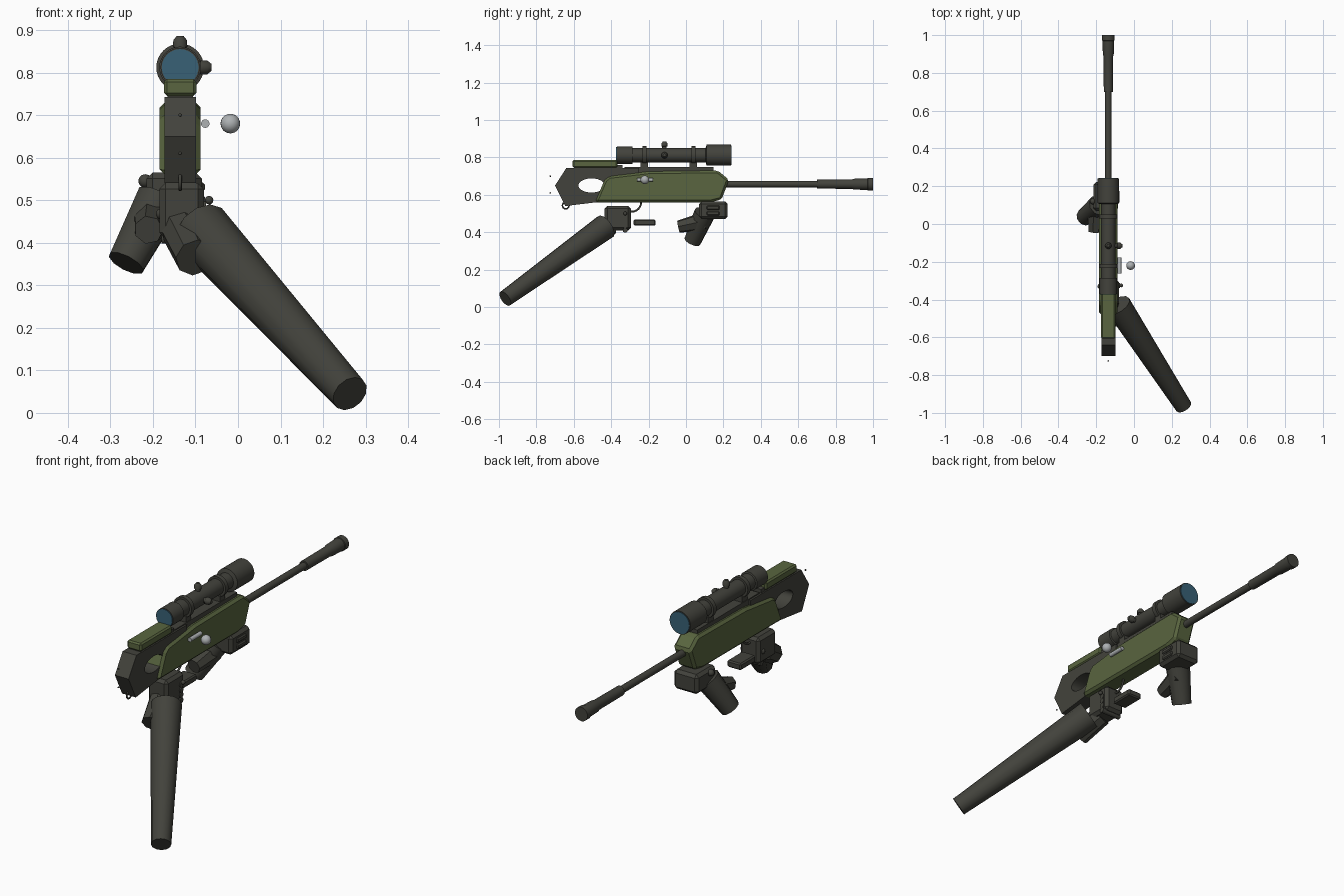
import bpy, bmesh, math
from mathutils import Vector

cube = bpy.data.objects.get("Cube")
if cube:
    bpy.data.objects.remove(cube, do_unlink=True)

CX = -0.136  # centre line of the rifle


def material(name, colour):
    m = bpy.data.materials.new(name)
    m.use_nodes = True
    m.diffuse_color = (*colour, 1)
    m.node_tree.nodes["Principled BSDF"].inputs["Base Color"].default_value = (*colour, 1)
    return m


DARK = material("dark gunmetal", (0.055, 0.055, 0.045))
GREEN = material("olive green", (0.1, 0.13, 0.05))
BLUE = material("lens blue", (0.04, 0.12, 0.18))
SILVER = material("silver", (0.42, 0.44, 0.45))


def finish(name, bm, mat, smooth=None):
    bmesh.ops.recalc_face_normals(bm, faces=bm.faces)
    mesh = bpy.data.meshes.new(name)
    bm.to_mesh(mesh)
    bm.free()
    ob = bpy.data.objects.new(name, mesh)
    bpy.context.collection.objects.link(ob)
    mesh.materials.append(mat)
    if smooth:
        bpy.ops.object.select_all(action="DESELECT")
        bpy.context.view_layer.objects.active = ob
        ob.select_set(True)
        bpy.ops.object.shade_smooth_by_angle(angle=math.radians(smooth))
    return ob


def bevel(ob, width, segments=1):
    mod = ob.modifiers.new("edge bevel", "BEVEL")
    mod.width, mod.segments, mod.limit_method = width, segments, "ANGLE"
    return ob


def lathe(name, start, axis, profile, mat, sides=24):
    """Solid of revolution: profile is a list of (distance along axis, radius)."""
    turn = Vector(axis).to_track_quat("Z", "Y")
    bm = bmesh.new()
    rings = []
    for d, r in profile:
        rings.append([bm.verts.new(Vector(start) + turn @ Vector(
            (r * math.cos(2 * math.pi * i / sides), r * math.sin(2 * math.pi * i / sides), d)))
            for i in range(sides)])
    for a, b in zip(rings, rings[1:]):
        for i in range(sides):
            j = (i + 1) % sides
            bm.faces.new((a[i], a[j], b[j], b[i]))
    bm.faces.new(rings[0])
    bm.faces.new(rings[-1])
    return finish(name, bm, mat, 38)


def rod(name, a, b, r1, r2, mat, sides=16):
    d = Vector(b) - Vector(a)
    return lathe(name, a, d, [(0, r1), (d.length, r2)], mat, sides)


def slab(name, points, half, mat, x=CX):
    """Side outline in (y, z), extruded across the rifle."""
    bm = bmesh.new()
    face = bm.faces.new([bm.verts.new((x - half, y, z)) for y, z in points])
    new = bmesh.ops.extrude_face_region(bm, geom=[face])["geom"]
    bmesh.ops.translate(bm, vec=(2 * half, 0, 0),
                        verts=[v for v in new if isinstance(v, bmesh.types.BMVert)])
    return finish(name, bm, mat)


def box(name, lo, hi, mat):
    return slab(name, [(lo[1], lo[2]), (hi[1], lo[2]), (hi[1], hi[2]), (lo[1], hi[2])],
                (hi[0] - lo[0]) / 2, mat, (hi[0] + lo[0]) / 2)


def ball(name, at, r, mat):
    bm = bmesh.new()
    bmesh.ops.create_uvsphere(bm, u_segments=20, v_segments=12, radius=r)
    bmesh.ops.translate(bm, vec=at, verts=bm.verts)
    return finish(name, bm, mat, 40)


def wire(name, points, r, mat, cyclic=False):
    curve = bpy.data.curves.new(name, "CURVE")
    curve.dimensions, curve.bevel_depth, curve.bevel_resolution = "3D", r, 2
    spline = curve.splines.new("POLY")
    spline.points.add(len(points) - 1)
    for p, co in zip(spline.points, points):
        p.co = (*co, 1)
    spline.use_cyclic_u = cyclic
    curve.materials.append(mat)
    ob = bpy.data.objects.new(name, curve)
    bpy.context.collection.objects.link(ob)
    return ob


# Butt stock with an oval thumb hole
stock = slab("butt_stock", [(-0.70, 0.65), (-0.64, 0.743), (-0.25, 0.743), (-0.25, 0.565),
                            (-0.48, 0.56), (-0.645, 0.54)], 0.037, DARK)
hole = rod("thumb_hole_cutter", (CX - 0.1, 0, 0), (CX + 0.1, 0, 0), 1, 1, DARK, 28)
for v in hole.data.vertices:
    v.co.y = v.co.y * 0.07 - 0.505
    v.co.z = v.co.z * 0.038 + 0.65
hole.hide_render = True
hole.hide_set(True)
cut = stock.modifiers.new("thumb hole", "BOOLEAN")
cut.object, cut.operation, cut.solver = hole, "DIFFERENCE", "EXACT"

bevel(box("cheek_rest", (CX - 0.038, -0.607, 0.745), (CX + 0.038, -0.366, 0.785), GREEN), 0.007)
box("cheek_rest_base", (CX - 0.03, -0.6, 0.735), (CX + 0.03, -0.34, 0.76), DARK)

# Green body shell
bevel(slab("body_shell", [(-0.487, 0.56), (-0.435, 0.68), (-0.41, 0.70), (-0.2, 0.725), (0.17, 0.73),
                          (0.23, 0.68), (0.19, 0.575), (0.13, 0.56)], 0.048, GREEN), 0.012)
box("top_rail", (CX - 0.028, -0.33, 0.715), (CX + 0.028, 0.147, 0.748), DARK)

# Barrel and muzzle
lathe("barrel", (CX, 0.15, 0.657), (0, 1, 0),
      [(0, 0.017), (0.55, 0.017), (0.55, 0.024), (0.735, 0.025), (0.75, 0.029), (0.82, 0.031),
       (0.822, 0.034), (0.85, 0.034)], DARK)

# Scope with lenses, rings and turrets
SZ = 0.812
lathe("scope_tube", (CX, -0.37, SZ), (0, 1, 0),
      [(0, 0.046), (0.083, 0.046), (0.085, 0.038), (0.475, 0.038), (0.48, 0.056), (0.61, 0.056)],
      DARK, 32)
rod("rear_lens", (CX, -0.373, SZ), (CX, -0.368, SZ), 0.043, 0.043, BLUE, 32)
rod("front_lens", (CX, 0.238, SZ), (CX, 0.243, SZ), 0.052, 0.052, BLUE, 32)
for y in (-0.222, 0.04):
    rod("scope_ring", (CX, y - 0.011, SZ), (CX, y + 0.011, SZ), 0.049, 0.049, DARK, 32)
    box("scope_mount", (CX - 0.025, y - 0.02, 0.735), (CX + 0.025, y + 0.02, 0.775), DARK)
for name, axis in (("top_turret", (0, 0, 1)), ("side_turret", (1, 0, 0))):
    lathe(name, (CX, -0.115, SZ), axis,
          [(0, 0.012), (0.046, 0.012), (0.048, 0.017), (0.064, 0.016), (0.074, 0.008)], DARK)

# Bolt
rod("bolt", (-0.077, -0.262, 0.68), (-0.077, -0.177, 0.68), 0.01, 0.01, SILVER)
ball("bolt_knob", (-0.018, -0.22, 0.68), 0.023, SILVER)

# Sling loop and butt screws
wire("sling_loop", [(CX, -0.643 + 0.018 * math.cos(t * math.pi / 8), 0.543 + 0.018 * math.sin(t * math.pi / 8))
                    for t in range(16)], 0.004, DARK, True)
for z in (0.61, 0.70):
    ball("butt_screw", (CX, -0.725, z), 0.004, DARK)

# Trigger and magazine plate
wire("trigger", [(CX, -0.29 + 0.05 * math.sin(t * math.pi / 12), 0.56 - 0.05 * math.cos(t * math.pi / 12))
                 for t in range(-1, 7)], 0.005, DARK)
bevel(box("lower_plate", (CX - 0.045, -0.28, 0.435), (CX + 0.03, -0.163, 0.468), DARK), 0.006)

# Rear grip block, knuckles, cuff and long tapered arm
bevel(box("rear_grip_block", (-0.185, -0.435, 0.41), (-0.08, -0.295, 0.54), DARK), 0.014)
for i in range(4):
    z = 0.41 + 0.025 * i
    rod("rear_knuckle", (-0.18, -0.325, z), (-0.075, -0.325, z), 0.013, 0.013, DARK, 10)
ball("rear_knuckle_tip", (-0.18, -0.33, 0.468), 0.013, DARK)
ball("rear_knuckle_end", (-0.068, -0.325, 0.5), 0.01, DARK)
rod("rear_cuff", (-0.135, -0.40, 0.435), (-0.1, -0.52, 0.365), 0.05, 0.048, DARK, 8)
rod("rear_arm", (-0.085, -0.43, 0.43), (0.263, -0.967, 0.045), 0.07, 0.045, DARK, 12)

# Front grip block, finger slots, thumb lump and short cuff
bevel(box("front_grip_block", (-0.215, 0.07, 0.47), (-0.085, 0.222, 0.565), DARK), 0.014)
for z in (0.49, 0.52):
    bevel(box("front_finger", (-0.095, 0.11, z), (-0.078, 0.18, z + 0.022), DARK), 0.005)
ball("front_knuckle", (-0.218, 0.12, 0.545), 0.016, DARK)
rod("front_thumb", (-0.2, 0.10, 0.46), (-0.21, -0.04, 0.43), 0.05, 0.034, DARK, 7)
rod("front_arm", (-0.185, 0.10, 0.50), (-0.263, 0.035, 0.352), 0.058, 0.046, DARK, 10)
